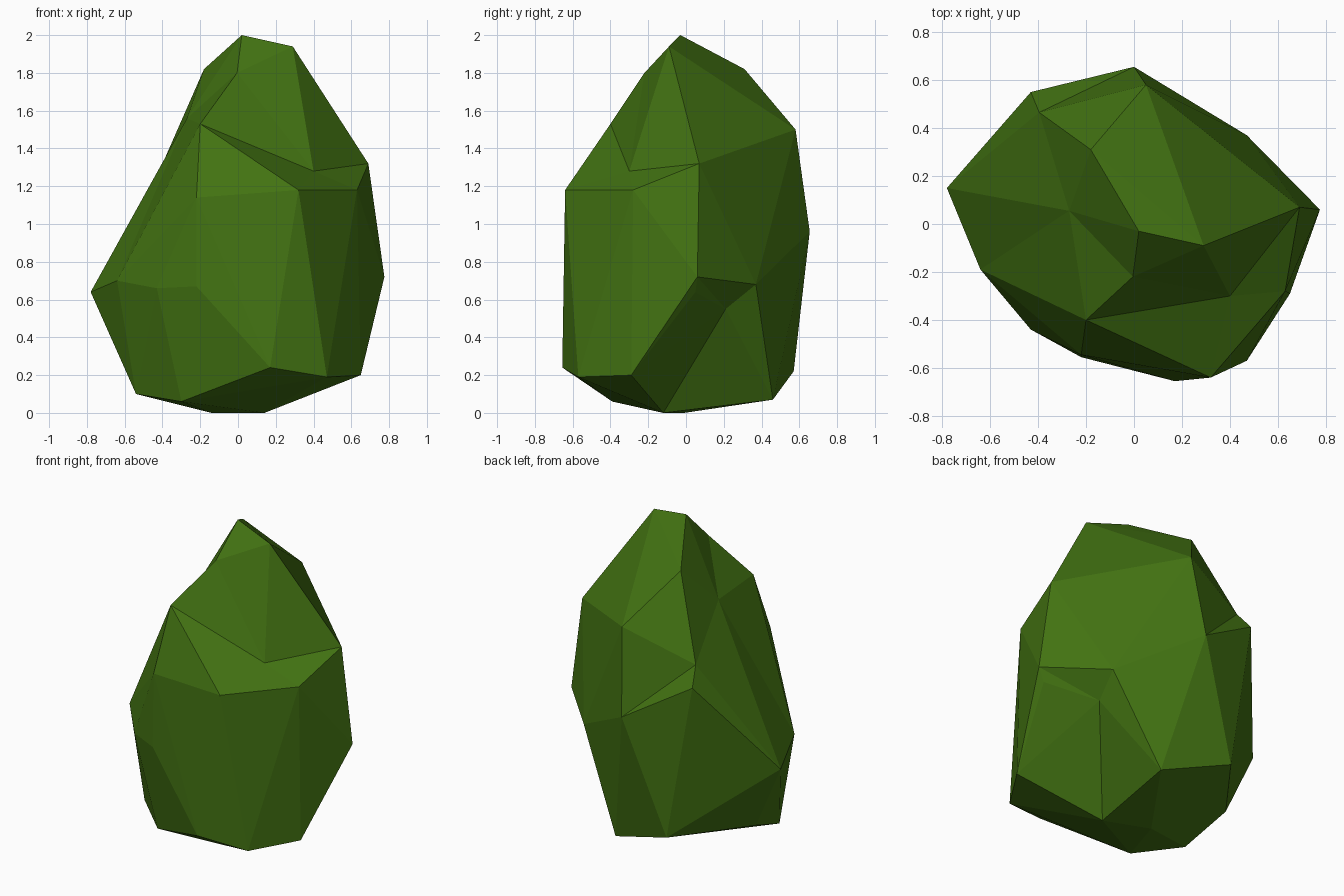
import bpy
import bmesh
from mathutils import Vector

default_cube = bpy.data.objects.get("Cube")
if default_cube:
    bpy.data.objects.remove(default_cube, do_unlink=True)

# Corners of the outer hull, from the peak down to the base
CORNERS = {
    "peak": (.02, -.03, 2), "peak_left": (.29, -.09, 1.94),
    "peak_back": (-.18, .31, 1.82), "brow": (-.005, -.22, 1.8),
    "notch_right": (-.2, -.4, 1.53), "shoulder_back": (.05, .58, 1.5),
    "shoulder_left": (.69, .07, 1.32), "ledge_front": (.32, -.64, 1.18),
    "ledge_left": (.63, -.28, 1.18), "chest": (-.22, -.545, 1.14),
    "bulge_back_right": (-.43, .55, 1.22), "bulge_back": (0, .655, .96),
    "belly_left": (.775, .06, .72), "belly_back_left": (.47, .37, .68),
    "belly_right": (-.78, .15, .64), "belly_front_right": (-.64, -.19, .7),
    "belly_low": (-.43, -.44, .66), "belly_front": (-.22, -.555, .67),
    "foot_left": (.65, -.29, .2), "foot_front_left": (.47, -.57, .19),
    "foot_front": (.17, -.655, .24), "foot_front_right": (-.3, -.39, .06),
    "foot_right": (-.54, -.18, .1), "foot_back_right": (-.59, .13, .22),
    "foot_back": (-.26, .57, .22), "foot_back_left": (.18, .46, .07),
    "base_left": (.14, -.12, 0), "base_right": (-.14, -.01, 0),
}

# Extra facets: name, position, and the rim of corners the facet fans out to
FACETS = [
    ("slope", (-.27, .055, 1.56),
     "peak peak_back brow notch_right belly_right belly_front_right"),
    ("saddle", (-.395, .465, 1.33),
     "peak_back shoulder_back bulge_back bulge_back_right slope belly_right"),
    ("notch", (.4, -.3, 1.28),
     "notch_right ledge_front ledge_left shoulder_left peak_left brow"),
    ("hollow", (.44, .21, .55),
     "belly_left belly_back_left foot_back_left base_left foot_left"),
    ("hollow_edge", (.73, .05, .64), "belly_left hollow foot_left"),
]


def fan(bm, vert, rim):
    """Replace the faces lying wholly on the rim by a fan around vert."""
    doomed = {f for f in bm.faces if all(v in rim for v in f.verts)}
    border = []
    for edge in {e for f in doomed for e in f.edges}:
        if sum(f in doomed for f in edge.link_faces) == 1:
            border.append(tuple(edge.verts))
    bmesh.ops.delete(bm, geom=list(doomed), context='FACES_ONLY')
    for a, b in border:
        bm.faces.new((vert, a, b))


def nearest_face(bm, point):
    """Face whose plane is closest above an inner point."""
    return min(bm.faces, key=lambda f: abs((point - f.verts[0].co).dot(f.normal)))


# Hull of the boulder
bm = bmesh.new()
corner = {name: bm.verts.new(co) for name, co in CORNERS.items()}
bmesh.ops.convex_hull(bm, input=list(bm.verts))
bmesh.ops.recalc_face_normals(bm, faces=list(bm.faces))
bm.normal_update()

# Corners slightly inside the hull become shallow facets
for vert in [v for v in bm.verts if not v.link_faces]:
    bm.normal_update()
    fan(bm, vert, set(nearest_face(bm, vert.co).verts))

# Notch, saddle and hollow
for name, position, rim in FACETS:
    corner[name] = bm.verts.new(Vector(position))
    fan(bm, corner[name], {corner[n] for n in rim.split()})

# Clean up the loose edges left under the fans
bmesh.ops.delete(bm, geom=[e for e in bm.edges if not e.link_faces], context='EDGES')
bmesh.ops.delete(bm, geom=[v for v in bm.verts if not v.link_faces], context='VERTS')
bmesh.ops.recalc_face_normals(bm, faces=list(bm.faces))

mesh = bpy.data.meshes.new("mossy_boulder")
bm.to_mesh(mesh)
bm.free()

# Moss green, flat shaded
moss = bpy.data.materials.new("moss_green")
moss.use_nodes = True
colour = (.055, .17, .006, 1)
moss.diffuse_color = colour
for node in moss.node_tree.nodes:
    if node.type == 'BSDF_PRINCIPLED':
        node.inputs["Base Color"].default_value = colour
        node.inputs["Roughness"].default_value = .9
mesh.materials.append(moss)

boulder = bpy.data.objects.new("mossy_boulder", mesh)
bpy.context.scene.collection.objects.link(boulder)
